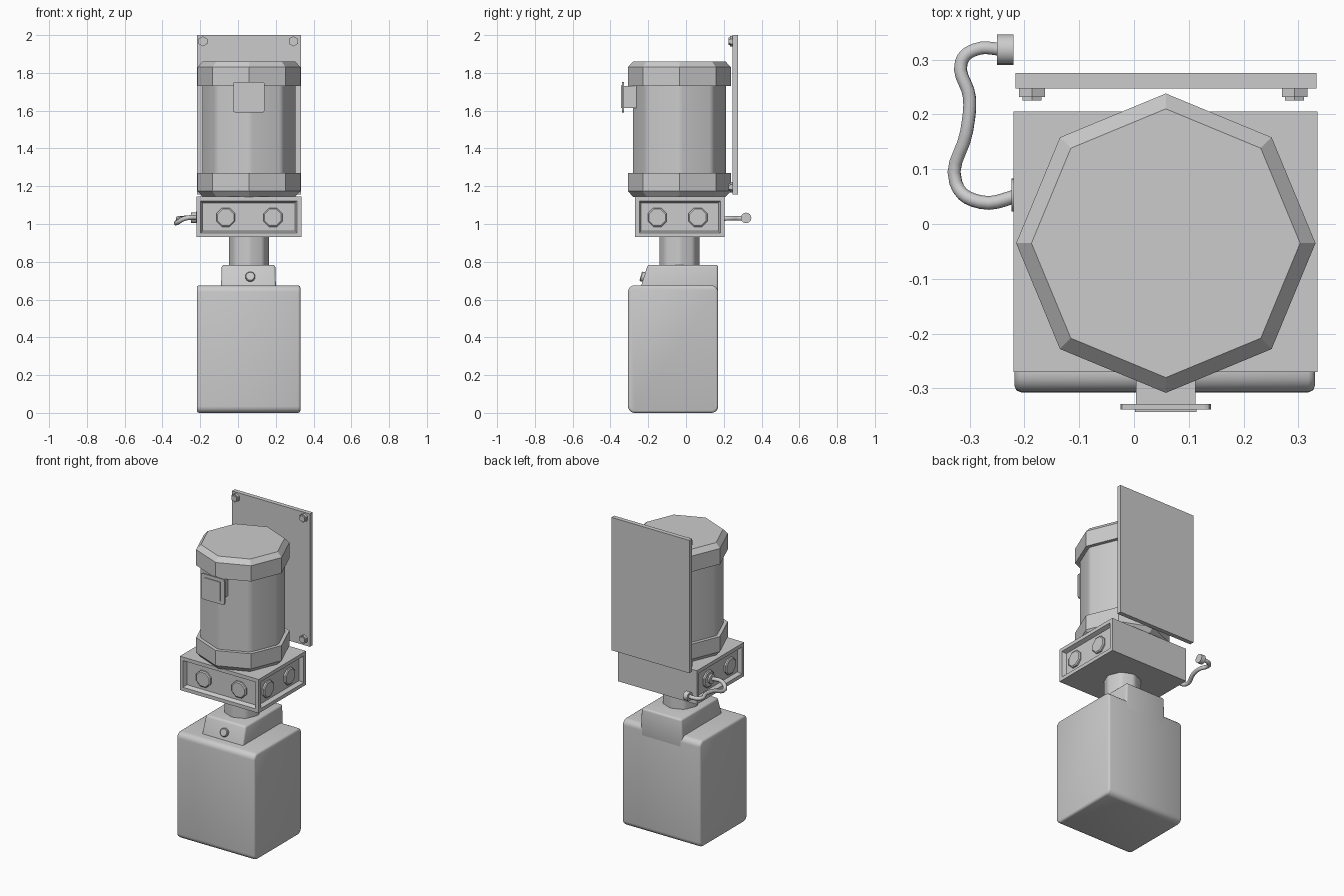
import bpy, bmesh, math
from mathutils import Vector

cube = bpy.data.objects.get("Cube")
if cube:
    bpy.data.objects.remove(cube, do_unlink=True)

grey = bpy.data.materials.new("plain_grey")
grey.use_nodes = True
colour = (0.6, 0.6, 0.6, 1)
grey.diffuse_color = colour
grey.node_tree.nodes["Principled BSDF"].inputs["Base Color"].default_value = colour

CX, CY = 0.058, -0.035   # shared axis of motor and column


def finish(name, bm, smooth=None):
    bmesh.ops.recalc_face_normals(bm, faces=bm.faces)
    mesh = bpy.data.meshes.new(name)
    bm.to_mesh(mesh)
    bm.free()
    mesh.materials.append(grey)
    ob = bpy.data.objects.new(name, mesh)
    bpy.context.collection.objects.link(ob)
    if smooth:
        bpy.ops.object.select_all(action='DESELECT')
        ob.select_set(True)
        bpy.context.view_layer.objects.active = ob
        bpy.ops.object.shade_smooth_by_angle(angle=math.radians(smooth))
    return ob


def box_mesh(lo, hi):
    bm = bmesh.new()
    bmesh.ops.create_cube(bm, size=1)
    for v in bm.verts:
        v.co = [(a + b) / 2 + c * (b - a) for a, b, c in zip(lo, hi, v.co)]
    return bm


def bevel(bm, edges, width, segments):
    bmesh.ops.bevel(bm, geom=edges, offset=width, segments=segments,
                    profile=0.5, affect='EDGES')


def turned(name, base, axis, profile, sides=8, turn=0.0, smooth=None, corner=0):
    """Stack rings of (radius, distance) along an axis and cap both ends."""
    bm = bmesh.new()
    rot = Vector(axis).to_track_quat('Z', 'Y')
    rings = []
    for r, h in profile:
        angles = [turn + math.tau * i / sides for i in range(sides)]
        rings.append([bm.verts.new(Vector(base) + rot @ Vector(
            (r * math.cos(a), r * math.sin(a), h))) for a in angles])
    for low, high in zip(rings, rings[1:]):
        for i in range(sides):
            j = (i + 1) % sides
            bm.faces.new((low[i], low[j], high[j], high[i]))
    bm.faces.new(rings[0])
    bm.faces.new(rings[-1])
    if corner:
        bevel(bm, [e for e in bm.edges
                   if abs(e.verts[0].co.z - e.verts[1].co.z) > 0.01], corner, 3)
    return finish(name, bm, smooth)


# Tank: large rounding along x, slim rounding on the two side outlines
bm = box_mesh((-0.218, -0.307, 0), (0.33, 0.17, 0.675))
bevel(bm, [e for e in bm.edges
           if abs(e.verts[0].co.x - e.verts[1].co.x) > 0.1], 0.035, 5)
bevel(bm, [e for e in bm.edges
           if abs(e.verts[0].co.x - e.verts[1].co.x) < 0.01], 0.012, 2)
finish("tank", bm, 50)

# Tank neck with sloped front, flush with the tank's back
bm = box_mesh((-0.092, -0.24, 0.6), (0.203, 0.17, 0.783))
for v in bm.verts:
    if v.co.z > 0.7:
        v.co.x += 0.006 if v.co.x < 0 else -0.006
        if v.co.y < 0:
            v.co.y = -0.203
    elif v.co.y < 0:
        v.co.y = -0.26
bevel(bm, list(bm.edges), 0.012, 3)
finish("tank_neck", bm, 50)
turned("neck_plug", (0.065, -0.21, 0.715), (0, -1, 0.3),
       [(0.026, 0), (0.026, 0.027), (0.022, 0.031)], 16, smooth=30)

# Column between tank and valve block
turned("column", (CX, CY, 0.77), (0, 0, 1),
       [(0.11, 0), (0.11, 0.17)], smooth=40, corner=0.015)

# Valve block with a recess on front, left and right
bm = box_mesh((-0.22, -0.27, 0.93), (0.335, 0.205, 1.145))
bm.normal_update()
for face in [f for f in bm.faces if f.normal.y < -0.5 or abs(f.normal.x) > 0.5]:
    bmesh.ops.inset_region(bm, faces=[face], thickness=0.032)
    bmesh.ops.inset_region(bm, faces=[face], thickness=0.014, depth=-0.025)
finish("valve_block", bm)


def port(name, base, axis):
    turned(name, base, axis, [(0.054, 0), (0.054, 0.01), (0.047, 0.015)],
           turn=math.pi / 8)


for i, x in enumerate((-0.065, 0.185)):
    port(f"front_port_{i + 1}", (x, -0.247, 1.035), (0, -1, 0))
for side, x, out in (("left", 0.312, 1), ("right", -0.197, -1)):
    for i, y in enumerate((-0.152, 0.063)):
        port(f"{side}_port_{i + 1}", (x, y, 1.035), (out, 0, 0))

# Hose with its two fittings
turned("hose_socket", (-0.2, 0.053, 1.035), (-1, 0, 0),
       [(0.03, 0), (0.03, 0.023)], 16, smooth=30)
turned("hose_connector", (-0.22, 0.318, 1.032), (-1, 0, 0),
       [(0.028, 0), (0.028, 0.03)], 16, smooth=30)
curve = bpy.data.curves.new("hose", 'CURVE')
curve.dimensions = '3D'
curve.bevel_depth = 0.0125
curve.bevel_resolution = 2
curve.resolution_u = 5
curve.use_fill_caps = True
path = [(-0.205, 0.053, 1.035), (-0.28, 0.04, 1.03), (-0.325, 0.075, 1.005),
        (-0.305, 0.17, 1.025), (-0.3, 0.23, 1.03), (-0.315, 0.295, 1.03),
        (-0.29, 0.318, 1.032), (-0.235, 0.318, 1.032)]
spline = curve.splines.new('BEZIER')
spline.bezier_points.add(len(path) - 1)
for p, co in zip(spline.bezier_points, path):
    p.co = co
    p.handle_left_type = p.handle_right_type = 'AUTO'
curve.materials.append(grey)
hose = bpy.data.objects.new("hose", curve)
bpy.context.collection.objects.link(hose)

# Motor: octagonal body between two chamfered end caps
turned("motor_body", (CX, CY, 1.2), (0, 0, 1),
       [(0.25, 0), (0.25, 0.6)], smooth=40, corner=0.018)
turned("motor_lower_cap", (CX, CY, 1.144), (0, 0, 1),
       [(0.245, 0), (0.273, 0.03), (0.273, 0.126)])
turned("motor_upper_cap", (CX, CY, 1.73), (0, 0, 1),
       [(0.273, 0), (0.273, 0.1), (0.245, 0.13)])

# Terminal box on the motor's front
finish("terminal_box", box_mesh((0.004, -0.33, 1.615), (0.112, -0.25, 1.73)))
bm = box_mesh((-0.025, -0.338, 1.59), (0.14, -0.328, 1.753))
bevel(bm, [e for e in bm.edges
           if abs(e.verts[0].co.y - e.verts[1].co.y) > 0.005], 0.01, 2)
finish("terminal_lid", bm)
finish("terminal_lid_panel", box_mesh((0.002, -0.343, 1.613), (0.114, -0.337, 1.732)))

# Mounting plate with a bolt in each corner
finish("mounting_plate", box_mesh((-0.216, 0.247, 1.155), (0.333, 0.275, 2.0)))
for side, x in (("right", -0.186), ("left", 0.293)):
    for level, z in (("lower", 1.195), ("upper", 1.967)):
        turned(f"{level}_{side}_bolt", (x, 0.25, z), (0, -1, 0),
               [(0.027, 0), (0.027, 0.018), (0.02, 0.018), (0.02, 0.025)],
               6, turn=math.pi / 6)
